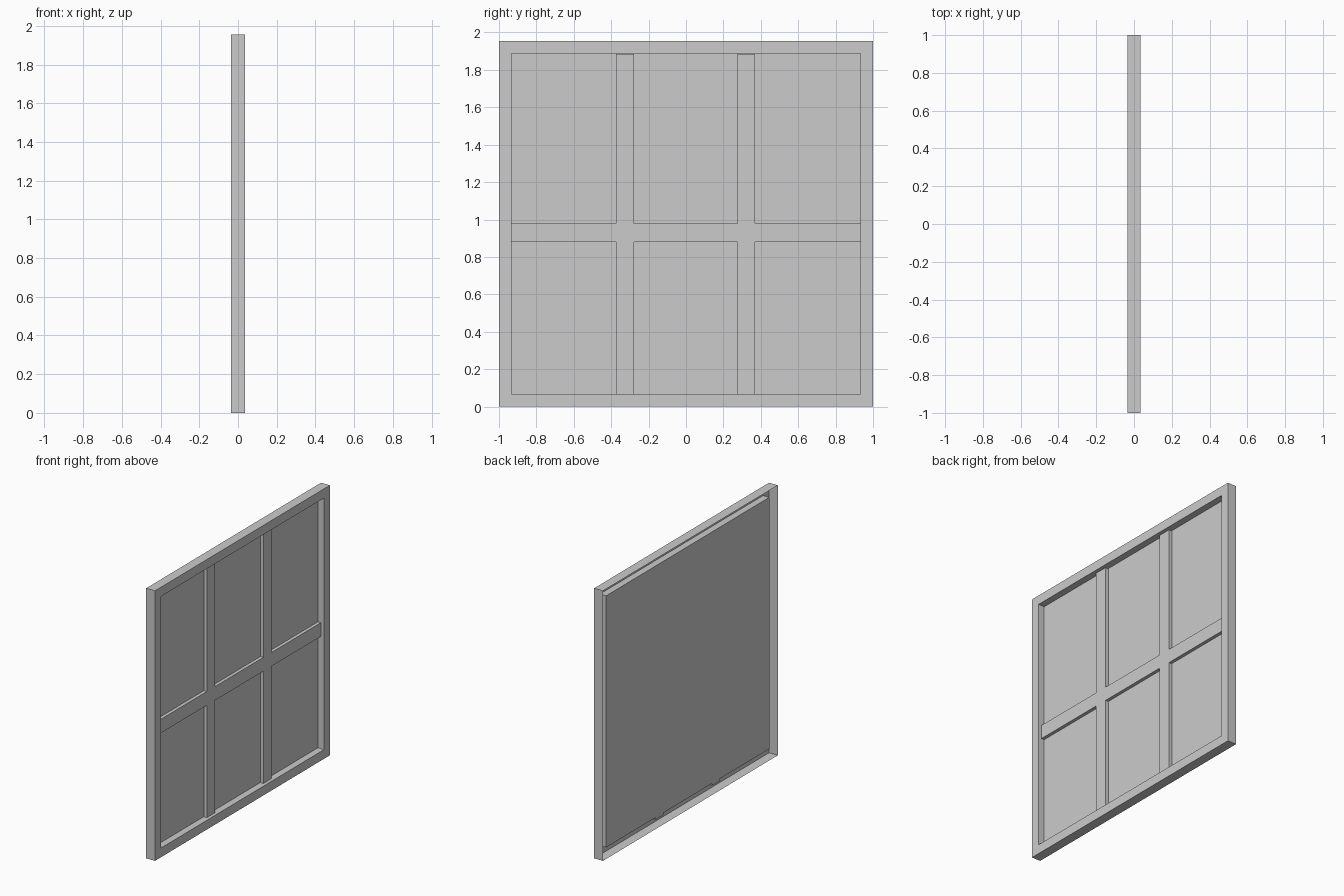
import bpy, bmesh

if "Cube" in bpy.data.objects:
    bpy.data.objects.remove(bpy.data.objects["Cube"])

HEIGHT = 1.955
BORDER = 0.067
FRONT, BACK = 0.035, -0.035
PANEL_X = -0.014      # recessed sheet
BAR_X = 0.011         # front of the glazing bars


def finish(bm, name):
    mesh = bpy.data.meshes.new(name)
    bm.to_mesh(mesh)
    bm.free()
    obj = bpy.data.objects.new(name, mesh)
    bpy.context.collection.objects.link(obj)
    return obj


def ring(bm, x, inset):
    y, lo, hi = 1 - inset, inset, HEIGHT - inset
    return [bm.verts.new((x, a, b)) for a, b in ((-y, lo), (y, lo), (y, hi), (-y, hi))]


# Window frame: open-backed shell with a folded rim and a recessed panel
bm = bmesh.new()
rings = [ring(bm, BACK, 0), ring(bm, FRONT, 0),
         ring(bm, FRONT, BORDER), ring(bm, PANEL_X, BORDER)]
for a, b in zip(rings, rings[1:]):
    for i in range(4):
        j = (i + 1) % 4
        bm.faces.new((a[i], a[j], b[j], b[i]))
bm.faces.new(rings[-1])
finish(bm, "window_frame")

# Glazing bars: one flat lattice, extruded forward; uprights pass through the sill
ys = [-0.933, -0.373, -0.278, 0.275, 0.37, 0.933]
zs = [0.05, 0.88, 0.98, HEIGHT - BORDER - 0.003]
back = PANEL_X + 0.001
bm = bmesh.new()
grid = [[bm.verts.new((back, y, z)) for z in zs] for y in ys]
for i in range(5):
    for j in range(3):
        if i in (1, 3) or j == 1:
            bm.faces.new((grid[i][j], grid[i + 1][j], grid[i + 1][j + 1], grid[i][j + 1]))
bmesh.ops.delete(bm, geom=[v for v in bm.verts if not v.link_faces], context='VERTS')
new = bmesh.ops.extrude_face_region(bm, geom=bm.faces[:], use_keep_orig=True)["geom"]
bmesh.ops.translate(bm, vec=(BAR_X - back, 0, 0),
                    verts=[g for g in new if isinstance(g, bmesh.types.BMVert)])
bmesh.ops.recalc_face_normals(bm, faces=bm.faces[:])
finish(bm, "glazing_bars")
